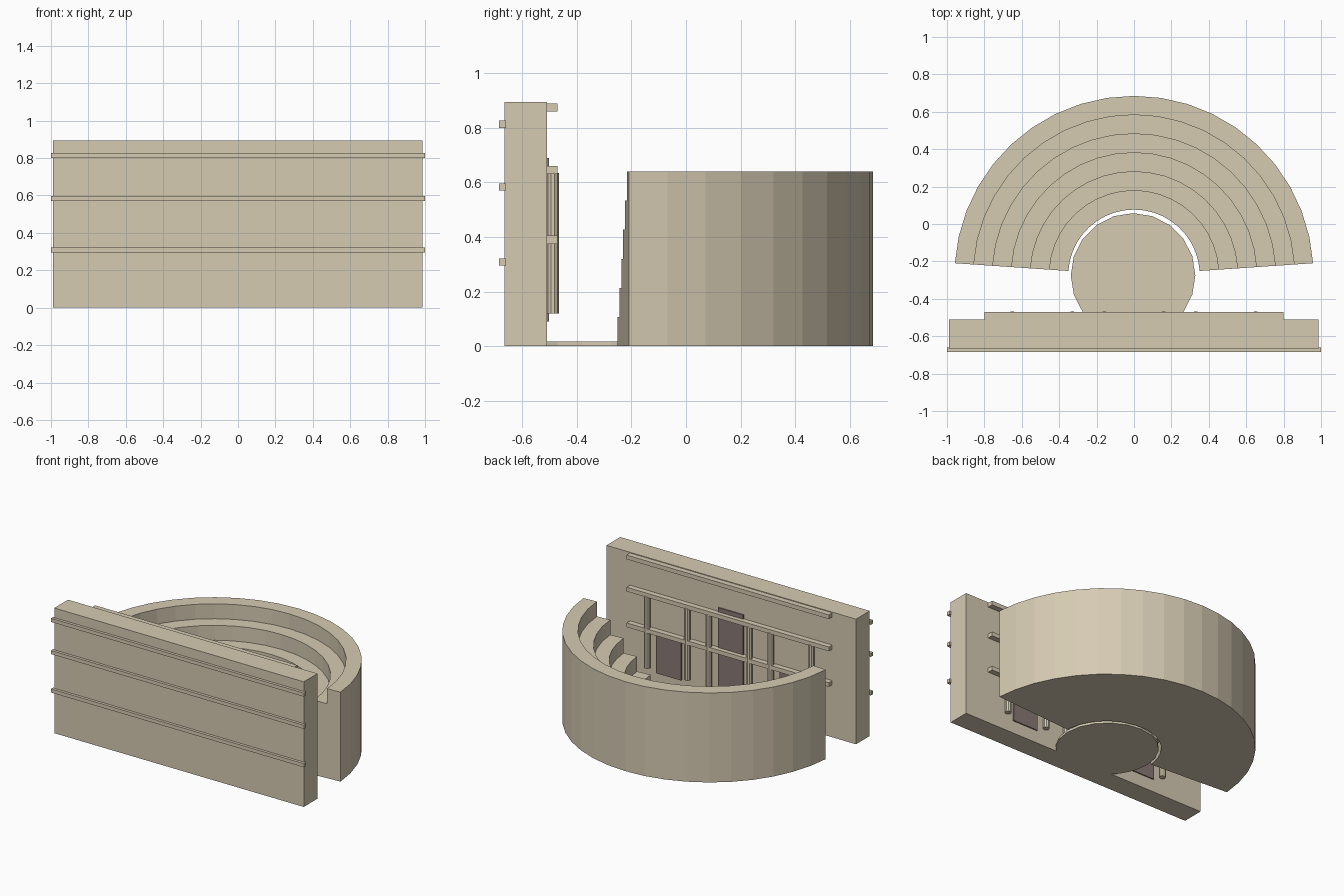
import bpy
import bmesh
import math

cube = bpy.data.objects.get("Cube")
if cube:
    bpy.data.objects.remove(cube, do_unlink=True)


def material(name, rgb):
    mat = bpy.data.materials.new(name)
    mat.use_nodes = True
    mat.diffuse_color = (*rgb, 1)
    mat.node_tree.nodes["Principled BSDF"].inputs["Base Color"].default_value = (*rgb, 1)
    return mat


stone = material("pale stone", (0.67, 0.595, 0.45))
wood = material("dark door", (0.25, 0.19, 0.175))


def finish(name, bm, mat):
    bmesh.ops.recalc_face_normals(bm, faces=bm.faces)
    mesh = bpy.data.meshes.new(name)
    bm.to_mesh(mesh)
    bm.free()
    mesh.materials.append(mat)
    obj = bpy.data.objects.new(name, mesh)
    bpy.context.collection.objects.link(obj)
    return obj


def box(name, x, y, z, mat=stone):
    """Box from (low, high) ranges along each axis."""
    bm = bmesh.new()
    bmesh.ops.create_cube(bm, size=1)
    for v in bm.verts:
        v.co = [lo + (c + 0.5) * (hi - lo) for c, (lo, hi) in zip(v.co, (x, y, z))]
    return finish(name, bm, mat)


def cylinder(name, centre, radius, z, sides):
    bm = bmesh.new()
    bmesh.ops.create_cone(bm, cap_ends=True, segments=sides, radius1=radius,
                          radius2=radius, depth=z[1] - z[0])
    bmesh.ops.translate(bm, verts=bm.verts, vec=(*centre, sum(z) / 2))
    return finish(name, bm, stone)


# Stage wall with ledges on both sides
WALL_BACK = -0.51
box("stage_wall", (-0.988, 0.986), (-0.665, WALL_BACK), (0, 0.895))
for i, z in enumerate((0.295, 0.57, 0.80)):
    box(f"front_ledge_{i + 1}", (-1, 1), (-0.685, -0.66), (z, z + 0.026))
for i, z in enumerate((0.375, 0.63, 0.86)):
    box(f"stage_ledge_{i + 1}", (-0.8, 0.8), (WALL_BACK - 0.01, -0.471), (z, z + 0.03))

# Doors: tall royal door in the middle, a low one on each side
for name, x, top in (("middle_door", 0, 0.69), ("left_door", 0.49, 0.385),
                     ("right_door", -0.49, 0.385)):
    box(name, (x - 0.1, x + 0.1), (WALL_BACK - 0.001, WALL_BACK + 0.008), (0.09, top), wood)

# Columns in mirrored pairs
for i, x in enumerate((0.16, 0.33, 0.65)):
    for side, sign in (("left", 1), ("right", -1)):
        cylinder(f"{side}_column_{i + 1}", (sign * x, -0.488), 0.022, (0.12, 0.635), 10)

# Round orchestra floor
CENTRE_Y = -0.275
cylinder("orchestra_floor", (-0.005, CENTRE_Y), 0.333, (0, 0.017), 20)

# Seating: a stepped profile swept round the orchestra
TIERS, INNER, OUTER, HEIGHT = 6, 0.352, 0.96, 0.64
profile = [(OUTER, 0), (INNER, 0)]
for t in range(TIERS):
    r0 = INNER + (OUTER - INNER) * t / TIERS
    r1 = INNER + (OUTER - INNER) * (t + 1) / TIERS
    h = HEIGHT * (t + 1) / TIERS
    profile += [(r0, h), (r1, h)]

STEPS = 20
start = math.radians(3.9)
bm = bmesh.new()
rings = []
for s in range(STEPS + 1):
    a = start + (math.pi - 2 * start) * s / STEPS
    rings.append([bm.verts.new((r * math.cos(a), CENTRE_Y + r * math.sin(a), z))
                  for r, z in profile])
n = len(profile)
for a, b in zip(rings, rings[1:]):
    for k in range(n):
        m = (k + 1) % n
        bm.faces.new((a[k], a[m], b[m], b[k]))
bm.faces.new(rings[0])
bm.faces.new(rings[-1])
finish("seating_tiers", bm, stone)
